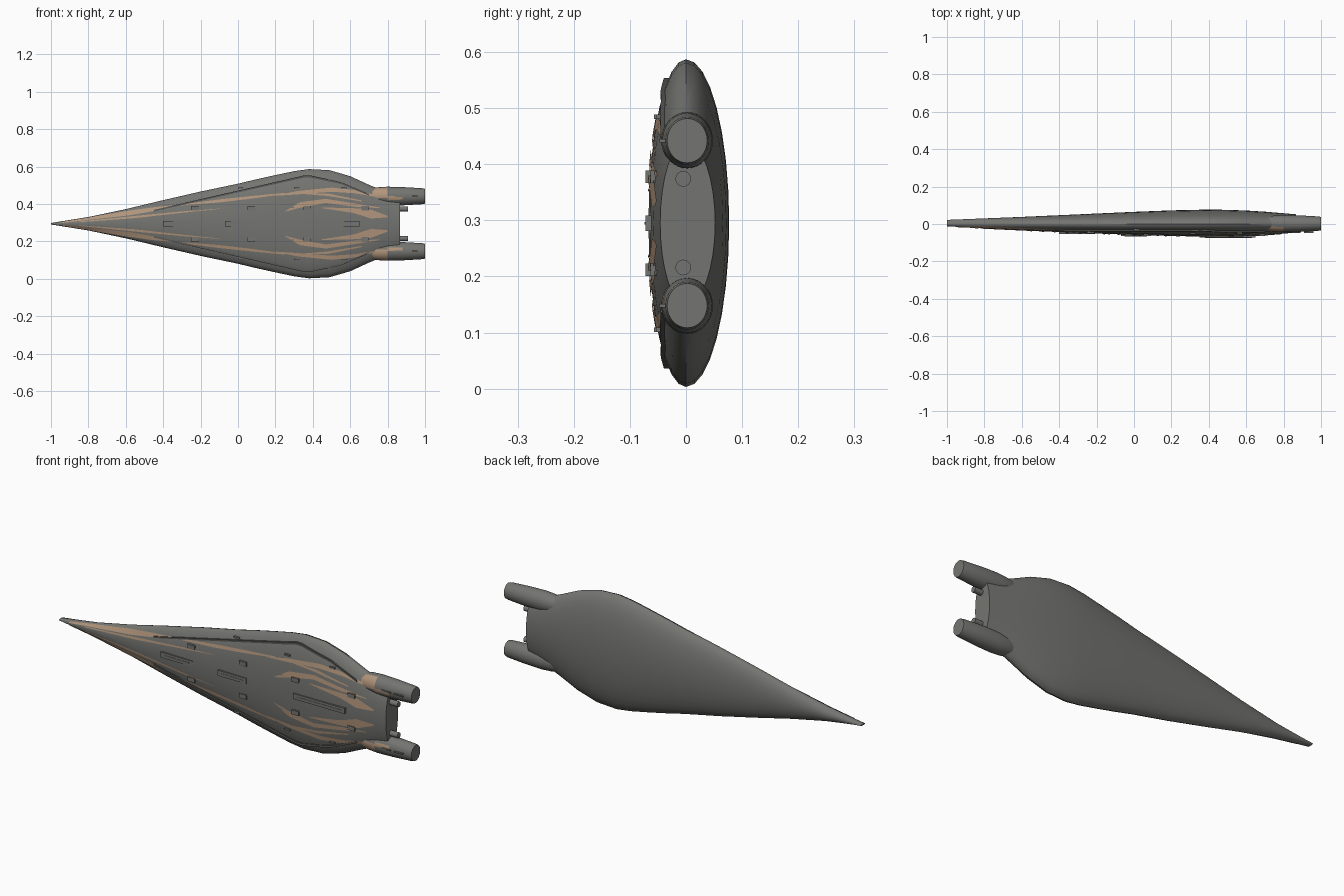
import bpy, bmesh, math

cube = bpy.data.objects.get("Cube")
if cube:
    bpy.data.objects.remove(cube)

MID = 0.295  # height of the long axis


def material(name, rgb):
    m = bpy.data.materials.new(name)
    m.use_nodes = True
    m.diffuse_color = (*rgb, 1)
    m.node_tree.nodes["Principled BSDF"].inputs["Base Color"].default_value = (*rgb, 1)
    return m


GREY = material("hull grey", (0.175, 0.175, 0.165))
TAN = material("copper tan", (0.44, 0.3, 0.2))
DARK = material("dark trim", (0.1, 0.1, 0.095))

# Hull stations: x, half height, front depth, back depth
STATIONS = [
    (-1.0, 0.004, 0.012, 0.022), (-0.8, 0.036, 0.024, 0.03),
    (-0.6, 0.078, 0.034, 0.038), (-0.4, 0.126, 0.043, 0.047),
    (-0.2, 0.172, 0.051, 0.056), (0.0, 0.214, 0.058, 0.065),
    (0.1, 0.238, 0.061, 0.069), (0.2, 0.26, 0.064, 0.073),
    (0.3, 0.281, 0.066, 0.075), (0.38, 0.292, 0.067, 0.077),
    (0.49, 0.286, 0.067, 0.076), (0.6, 0.254, 0.064, 0.072),
    (0.7, 0.208, 0.059, 0.066), (0.78, 0.175, 0.053, 0.059),
    (0.865, 0.145, 0.046, 0.052)]


def interpolate(rows, x):
    for a, b in zip(rows, rows[1:]):
        if x <= b[0]:
            t = max(0, (x - a[0]) / (b[0] - a[0]))
            return [p + (q - p) * t for p, q in zip(a[1:], b[1:])]
    return list(rows[-1][1:])


def front_y(x, dz):
    """Depth of the hull's front skin at a point."""
    half, front, _ = interpolate(STATIONS, x)
    return -front * math.sqrt(max(0, 1 - (dz / half) ** 2))


def finish(bm, name, mats, smooth=False):
    mesh = bpy.data.meshes.new(name)
    bm.to_mesh(mesh)
    bm.free()
    ob = bpy.data.objects.new(name, mesh)
    bpy.context.collection.objects.link(ob)
    for m in mats:
        mesh.materials.append(m)
    if smooth:
        bpy.ops.object.select_all(action="DESELECT")
        ob.select_set(True)
        bpy.context.view_layer.objects.active = ob
        bpy.ops.object.shade_smooth_by_angle(angle=math.radians(35))
    return ob


def loft(name, rings, mats, rule=None):
    """Skin closed rings of points and cap both ends."""
    bm = bmesh.new()
    loops = [[bm.verts.new(p) for p in ring] for ring in rings]
    n = len(loops[0])
    for a, b in zip(loops, loops[1:]):
        for i in range(n):
            j = (i + 1) % n
            bm.faces.new((a[i], a[j], b[j], b[i]))
    bm.faces.new(loops[0])
    bm.faces.new(loops[-1])
    bmesh.ops.recalc_face_normals(bm, faces=bm.faces)
    if rule:
        for f in bm.faces:
            f.material_index = rule(f.calc_center_median())
    return finish(bm, name, mats, True)


def ellipse(x, cy, cz, front, back, half, n=32):
    pts = []
    for i in range(n):
        a = math.tau * i / n
        c = math.cos(a)
        pts.append((x, cy + c * (back if c > 0 else front), cz + half * math.sin(a)))
    return pts


def stripe(name, path, side, mat, lift=0.003, steps=30):
    """Thin painted plate draped on the front skin; path rows are x, offset, half width."""
    bm = bmesh.new()
    pairs = []
    for i in range(steps + 1):
        x = path[0][0] + (path[-1][0] - path[0][0]) * i / steps
        dz, w = interpolate(path, x)
        pairs.append([bm.verts.new((x, front_y(x, d) - lift, MID + side * d))
                      for d in (dz - w, dz + w)])
    for a, b in zip(pairs, pairs[1:]):
        f = bm.faces.new((a[0], b[0], b[1], a[1]))
        f.normal_update()
        if f.normal.y > 0:
            f.normal_flip()
    return finish(bm, name, [mat])


def rail(name, path, side):
    """Raised ridge following the hull edge."""
    rings = []
    for i in range(41):
        x = path[0][0] + (path[-1][0] - path[0][0]) * i / 40
        dz, w = interpolate(path, x)
        y = front_y(x, dz)
        rings.append([(x, y + dy, MID + side * (dz + d))
                      for dy, d in ((0.006, -w), (-0.006, -w), (-0.006, w), (0.006, w))])
    return loft(name, rings, [DARK])


def box(name, x0, x1, dz, half, height=0.008):
    y = front_y((x0 + x1) / 2, dz)
    rings = [[(x, y + dy, MID + dz + d) for dy, d in
              ((0.012, -half), (-height, -half), (-height, half), (0.012, half))]
             for x in (x0, x1)]
    return loft(name, rings, [GREY])


# Main hull
loft("hull", [ellipse(x, 0, MID, f, b, h) for x, h, f, b in STATIONS], [GREY])

# Painted streaks
STREAKS = {
    "nose_streak": [(-0.94, 0.007, 0.003), (-0.75, 0.034, 0.008), (-0.58, 0.058, 0.013),
                    (-0.45, 0.078, 0.01), (-0.33, 0.098, 0.002)],
    "inner_streak": [(-0.85, 0.01, 0.002), (-0.55, 0.036, 0.006), (-0.3, 0.062, 0.004), (-0.1, 0.08, 0.001)],
    "outer_streak": [(-0.33, 0.098, 0.002), (-0.1, 0.122, 0.008), (0.08, 0.142, 0.007), (0.25, 0.162, 0.003)],
    "upper_flame": [(0.2, 0.15, 0.001), (0.32, 0.166, 0.009), (0.5, 0.182, 0.011),
                    (0.62, 0.172, 0.009), (0.73, 0.15, 0.005)],
    "fork_flame": [(0.34, 0.162, 0.002), (0.48, 0.155, 0.007), (0.66, 0.122, 0.003)],
    "middle_flame": [(0.25, 0.065, 0.001), (0.33, 0.1, 0.015), (0.47, 0.122, 0.011),
                     (0.62, 0.1, 0.009), (0.76, 0.085, 0.002)],
    "rear_flame": [(0.45, 0.085, 0.002), (0.62, 0.07, 0.013), (0.71, 0.052, 0.024), (0.8, 0.038, 0.004)]}
SEAMS = {
    "long_seam": [(-0.6, 0.022, 0.0015), (0.3, 0.088, 0.0025)],
    "short_seam": [(-0.4, 0.036, 0.0015), (0.25, 0.06, 0.002)]}
RAIL = [(-0.45, 0.07, 0.004), (0.1, 0.195, 0.005), (0.37, 0.256, 0.006), (0.55, 0.218, 0.005), (0.7, 0.155, 0.004)]

ENGINE = [(0.64, 0.02), (0.7, 0.038), (0.75, 0.046), (0.8, 0.049), (0.88, 0.047), (0.985, 0.041), (1.0, 0.038)]

for side, label in ((1, "upper"), (-1, "lower")):
    for name, path in STREAKS.items():
        stripe(f"{label}_{name}", path, side, TAN)
    for name, path in SEAMS.items():
        stripe(f"{label}_{name}", path, side, GREY, 0.004)
    rail(f"{label}_edge_rail", RAIL, side)

    # Engine pod with a painted root, and the small thruster beside it
    cz = MID + side * 0.147

    def root_paint(c, cz=cz, side=side):
        out = (c.z - cz) * side
        root = 0.7 < c.x < 0.8 and out > -0.006
        tail = 0.8 < c.x < 0.88 and -0.016 < out < 0
        return int(c.y < -0.012 and (root or tail))

    loft(f"{label}_engine", [ellipse(x, 0.002, cz, r * 0.94, r * 0.94, r * 1.04) for x, r in ENGINE],
         [GREY, TAN], root_paint)
    tz = MID + side * 0.079
    loft(f"{label}_thruster", [ellipse(x, -0.005, tz, 0.014, 0.014, 0.014, 16) for x in (0.84, 0.91)], [GREY])
    for x in (0.84, 0.91):
        loft(f"{label}_engine_vent", [[(u, -0.047 + dy, cz + d) for dy, d in
             ((0, -0.003), (0, 0.003), (0.02, 0.003), (0.02, -0.003))] for u in (x, x + 0.05)], [GREY])

    # Small raised blocks along the front skin
    for x in (-0.25, 0.05, 0.35, 0.66):
        box(f"{label}_block", x, x + 0.04, side * 0.083, 0.011)
    for x in (0.0, 0.3, 0.55):
        box(f"{label}_outer_block", x, x + 0.03, side * 0.19, 0.004)

# Raised spine panels on the centre line
for x0, x1 in ((-0.4, -0.22), (-0.07, 0.09), (0.36, 0.65)):
    box("spine_panel", x0, x1, 0, 0.014, 0.006)
    box("spine_ridge", x0 + 0.02, x1 - 0.02, 0, 0.002, 0.0075)
